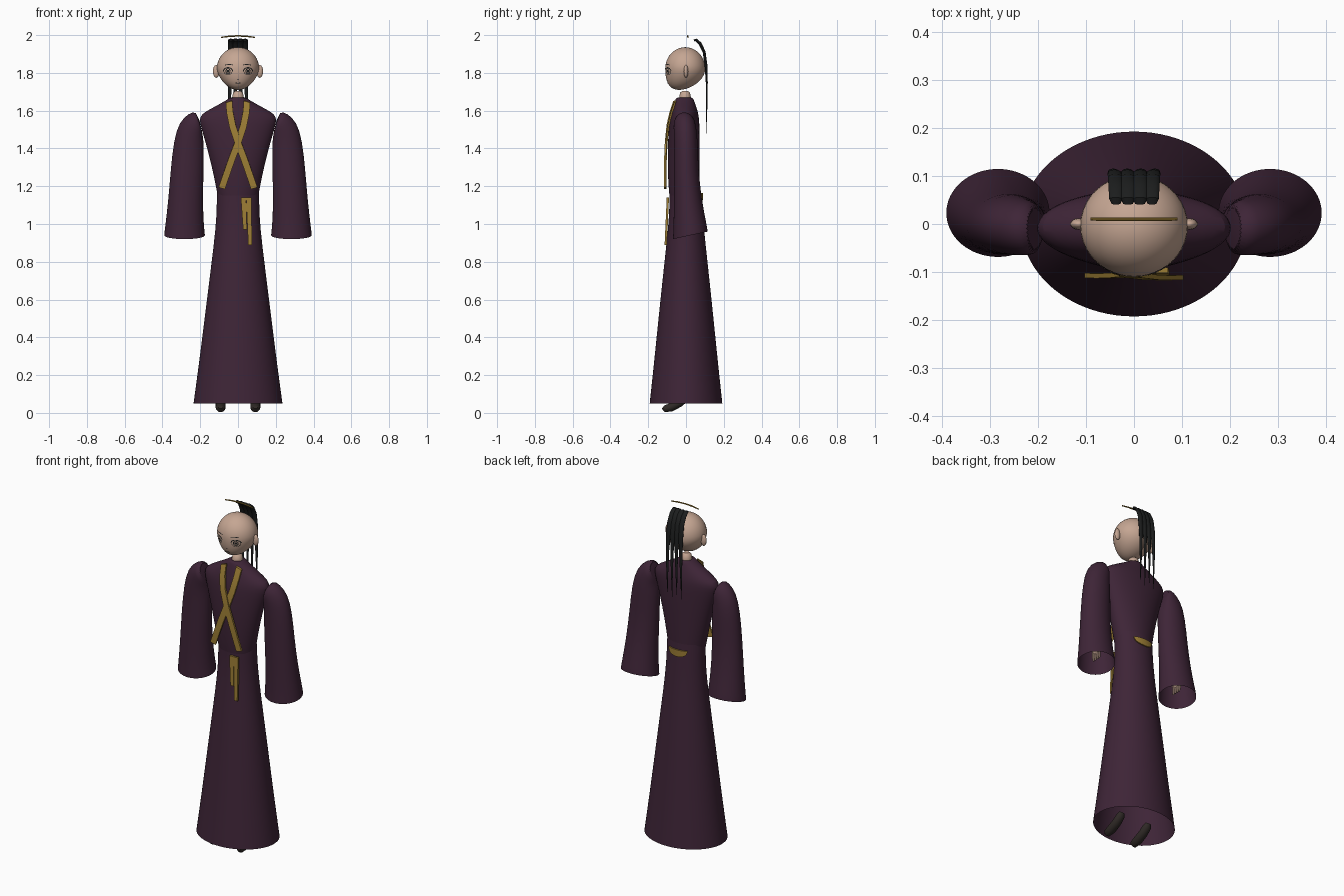
import bpy, bmesh, math
from mathutils import Vector as V
from mathutils.bvhtree import BVHTree

if "Cube" in bpy.data.objects:
    bpy.data.objects.remove(bpy.data.objects["Cube"])


def material(name, rgb):
    m = bpy.data.materials.new(name)
    m.diffuse_color = (*rgb, 1)
    m.use_nodes = True
    m.node_tree.nodes["Principled BSDF"].inputs["Base Color"].default_value = m.diffuse_color
    return m


PURPLE = material("plum cloth", (0.048, 0.018, 0.038))
SKIN = material("skin", (0.56, 0.38, 0.29))
GOLD = material("gold trim", (0.33, 0.205, 0.035))
BLACK = material("black hair", (0.012, 0.013, 0.013))
BROWN = material("dark boots", (0.028, 0.022, 0.019))


def finish(name, bm, mat, angle=40, subdiv=0):
    bmesh.ops.recalc_face_normals(bm, faces=bm.faces)
    me = bpy.data.meshes.new(name)
    bm.to_mesh(me)
    bm.free()
    me.materials.append(mat)
    ob = bpy.data.objects.new(name, me)
    bpy.context.collection.objects.link(ob)
    bpy.ops.object.select_all(action='DESELECT')
    bpy.context.view_layer.objects.active = ob
    ob.select_set(True)
    bpy.ops.object.shade_smooth_by_angle(angle=math.radians(angle))
    if subdiv:
        mod = ob.modifiers.new("smooth", 'SUBSURF')
        mod.levels = mod.render_levels = subdiv
    return ob


def loft(name, rings, mat, n=32, caps=(True, True), subdiv=0):
    """Skin a row of rings, each (centre, half axis u, half axis v)."""
    bm = bmesh.new()
    off, k = (math.pi / 4, math.sqrt(2)) if n == 4 else (0, 1)
    loops = []
    for c, u, v in rings:
        loops.append([bm.verts.new(V(c) + V(u) * k * math.cos(off + math.tau * i / n)
                                   + V(v) * k * math.sin(off + math.tau * i / n)) for i in range(n)])
    for a, b in zip(loops, loops[1:]):
        for i in range(n):
            bm.faces.new((a[i], a[(i + 1) % n], b[(i + 1) % n], b[i]))
    for want, loop in zip(caps, (loops[0], loops[-1])):
        if want:
            bm.faces.new(loop)
    return finish(name, bm, mat, subdiv=subdiv)


def tube(name, points, widths, mat, thick=1.0, n=10, side=(1, 0, 0)):
    """Tapered tube along points; thick scales its depth."""
    pts = [V(p) for p in points]
    rings = []
    for i, p in enumerate(pts):
        t = (pts[min(i + 1, len(pts) - 1)] - pts[max(i - 1, 0)]).normalized()
        v = t.cross(V(side)).normalized()
        rings.append((p, v.cross(t) * widths[i], v * widths[i] * thick))
    return loft(name, rings, mat, n)


def ellipses(rows):
    return [((0, y, z), (rx, 0, 0), (0, ry, 0)) for z, rx, ry, y in rows]


def ellipsoid(name, centre, size, mat, shape=None, seg=32):
    bm = bmesh.new()
    bmesh.ops.create_uvsphere(bm, u_segments=seg, v_segments=seg // 2, radius=1)
    for v in bm.verts:
        if shape:
            shape(v.co)
        v.co = V(centre) + V([a * b for a, b in zip(v.co, size)])
    return finish(name, bm, mat)


# Robe: open flared skirt and fitted torso
loft("skirt", ellipses([(0.05, .236, .193, 0), (0.06, .235, .192, 0), (0.3, .202, .166, 0),
                        (0.6, .165, .136, 0), (0.9, .127, .103, 0), (1.05, .112, .088, 0),
                        (1.2, .112, .081, -.005)]), PURPLE, 40, (False, False), 1)
loft("torso", ellipses([(1.15, .108, .08, -.008), (1.2, .117, .083, -.01), (1.3, .138, .085, -.012),
                        (1.4, .163, .085, -.012), (1.5, .192, .082, -.01), (1.55, .206, .078, -.008),
                        (1.58, .197, .072, -.006), (1.61, .145, .064, -.006), (1.64, .088, .055, -.007),
                        (1.665, .046, .045, -.008), (1.67, .044, .043, -.008)]),
     PURPLE, 40, (False, True), 1)

# Bell sleeves: inner x z, outer x z, centre y, half depth, rise at the back
SLEEVE = [(.19, 1.49, .215, 1.60, -.01, .052, 0), (.187, 1.47, .26, 1.587, -.008, .058, 0),
          (.183, 1.44, .312, 1.54, -.004, .061, 0), (.18, 1.40, .341, 1.44, 0, .063, 0),
          (.182, 1.28, .357, 1.28, .001, .065, 0), (.186, 1.12, .37, 1.12, .01, .074, .004),
          (.181, 1.00, .384, 1.00, .02, .086, .014), (.175, .945, .391, .945, .023, .092, .02),
          (.175, .94, .391, .94, .023, .092, .02)]
FINGERS = 4
for s, word in ((-1, "right"), (1, "left")):
    rings = [((s * (xi + xo) / 2, y, (zi + zo) / 2), (s * (xo - xi) / 2, 0, (zo - zi) / 2), (0, d, r))
             for xi, zi, xo, zo, y, d, r in SLEEVE]
    loft(word + "_sleeve", rings, PURPLE, 32, (True, False), 1)
    # Hand hidden in the sleeve
    ellipsoid(word + "_palm", (s * .28, .02, 1.04), (.016, .033, .045), SKIN, seg=16)
    for i in range(FINGERS):
        y = .02 + (i - 1.5) * .016
        tube(f"{word}_finger_{i + 1}", [(s * .28, y, 1.03), (s * .28, y, .985), (s * .278, y, .965)],
             [.008, .007, .004], SKIN, n=8)
    # Boot with toe pointing down
    tube(word + "_boot", [(s * .092, -.122, .03), (s * .092, -.112, .022), (s * .092, -.08, .029),
                          (s * .092, -.035, .052), (s * .092, .0, .08), (s * .092, .01, .095)],
         [.012, .022, .027, .026, .024, .016], BROWN, .85, 14)
    # Ear
    ellipsoid(word + "_ear", (s * .115, .0, 1.808), (.018, .012, .034), SKIN, seg=16)

# Neck
loft("neck", ellipses([(1.64, .034, .034, -.005), (1.675, .03, .03, -.005), (1.695, .026, .026, -.005),
                       (1.705, .014, .014, -.005)]), SKIN, 20)


# Head: round skull drawn forward to a chin
def chin(co):
    if co.z < 0:
        t = -co.z
        co.y -= .30 * t * t
        co.x *= 1 - .15 * t
        if co.y < 0:
            co.y = max(co.y, -1.0)


head = ellipsoid("head", (0, -.004, 1.823), (.112, .106, .113), SKIN, chin, 40)
hb = bmesh.new()
hb.from_mesh(head.data)
face = BVHTree.FromBMesh(hb)
hb.free()


def on_face(x, z):
    hit = face.ray_cast(V((x, -1, z)), V((0, 1, 0)))[0]
    return hit.y - .001 if hit else -.1


def line(name, pts, w):
    """Thin painted line laid on the face."""
    bm = bmesh.new()
    rows = []
    for i, (x, z) in enumerate(pts):
        a, b = V(pts[max(i - 1, 0)]), V(pts[min(i + 1, len(pts) - 1)])
        d = (b - a).normalized() * w
        rows.append([bm.verts.new((px, on_face(px, pz), pz))
                     for px, pz in ((x - d.y, z + d.x), (x + d.y, z - d.x))])
    for (a, b), (c, d) in zip(rows, rows[1:]):
        bm.faces.new((a, b, d, c))
    finish(name, bm, BLACK)


def arc(cx, cz, rx, rz, a0, a1, n=16):
    return [(cx + rx * math.cos(math.radians(a0 + (a1 - a0) * i / n)),
             cz + rz * math.sin(math.radians(a0 + (a1 - a0) * i / n))) for i in range(n + 1)]


# Eyes, brows and mouth
for s, word in ((-1, "right"), (1, "left")):
    x = s * .053
    line(word + "_upper_lid", arc(x, 1.81, .024, .018, 0, 180), .0025)
    line(word + "_lower_lid", arc(x, 1.81, .022, .021, 180, 360), .0012)
    line(word + "_iris", arc(x, 1.809, .011, .014, 0, 359), .0022)
    line(word + "_pupil", [(x, 1.802), (x, 1.809), (x, 1.816)], .005)
    line(word + "_brow", [(s * (.026 + .014 * i), 1.842 + .002 * (i % 3 > 0)) for i in range(4)], .002)
line("nose_mark", [(-.006, 1.768), (0, 1.766), (.006, 1.768)], .0015)
line("mouth", [(-.014, 1.747), (0, 1.745), (.014, 1.747)], .002)

# Hair: four long tapering locks falling behind the head
for i in range(4):
    x = (i - 1.5) * .025
    w = 1.0 + .1 * (i in (1, 2))
    path = [(x, .042, 1.972), (x, .052, 1.975), (x, .075, 1.955), (x * 1.03, .096, 1.91),
            (x * 1.08, .106, 1.84), (x * 1.15, .11, 1.75), (x * 1.2, .11, 1.62),
            (x * 1.2, .107, 1.48 + .02 * (i % 2))]
    tube(f"hair_lock_{i + 1}", path, [.009 * w, .014 * w, .0155 * w, .0155, .0145, .0105, .006, .001],
         BLACK, .5, 12)

# Hairpin: slim bowed rod
tube("hairpin", [(-.09, .01, 1.988), (-.045, .01, 1.994), (0, .01, 1.996), (.045, .01, 1.994), (.09, .01, 1.988)],
     [.003, .004, .004, .004, .003], GOLD, n=8, side=(0, 1, 0))

# Crossed chest bands
for s, word, lift in ((-1, "right", 0), (1, "left", .004)):
    band = [(-.048, -.058, 1.648), (-.043, -.078, 1.59), (-.029, -.094, 1.52), (0, -.103, 1.43),
            (.034, -.107, 1.34), (.062, -.108, 1.26), (.086, -.107, 1.19)]
    loft(word + "_chest_band", [((s * x, y - lift, z), (.017, 0, .005 * s), (0, .005, .001))
                                for x, y, z in band], GOLD, 4)

# Hanging sash tails
for name, x0, x1, z1 in (("inner_sash_tail", .029, .037, .97), ("outer_sash_tail", .057, .064, .89)):
    rings = []
    for i in range(6):
        t = i / 5
        z = 1.14 + (z1 - 1.14) * t
        rings.append(((x0 + (x1 - x0) * t, -.092 - .045 * (1.14 - z) - .004, z),
                      (.014 - .004 * t, 0, 0), (0, .006, 0)))
    loft(name, rings, GOLD, 4)

# Belt crescent at the back of the waist
belt = []
for i in range(13):
    a = math.radians(90 + (i - 6) * 5.5)
    h = .002 + .018 * math.sqrt(max(0, 1 - ((i - 6) / 6) ** 2))
    belt.append(((.112 * math.cos(a), .085 * math.sin(a), 1.165 - h), (0, 0, h),
                 (.004 * math.cos(a), .004 * math.sin(a), 0)))
loft("back_belt", belt, GOLD, 4)
